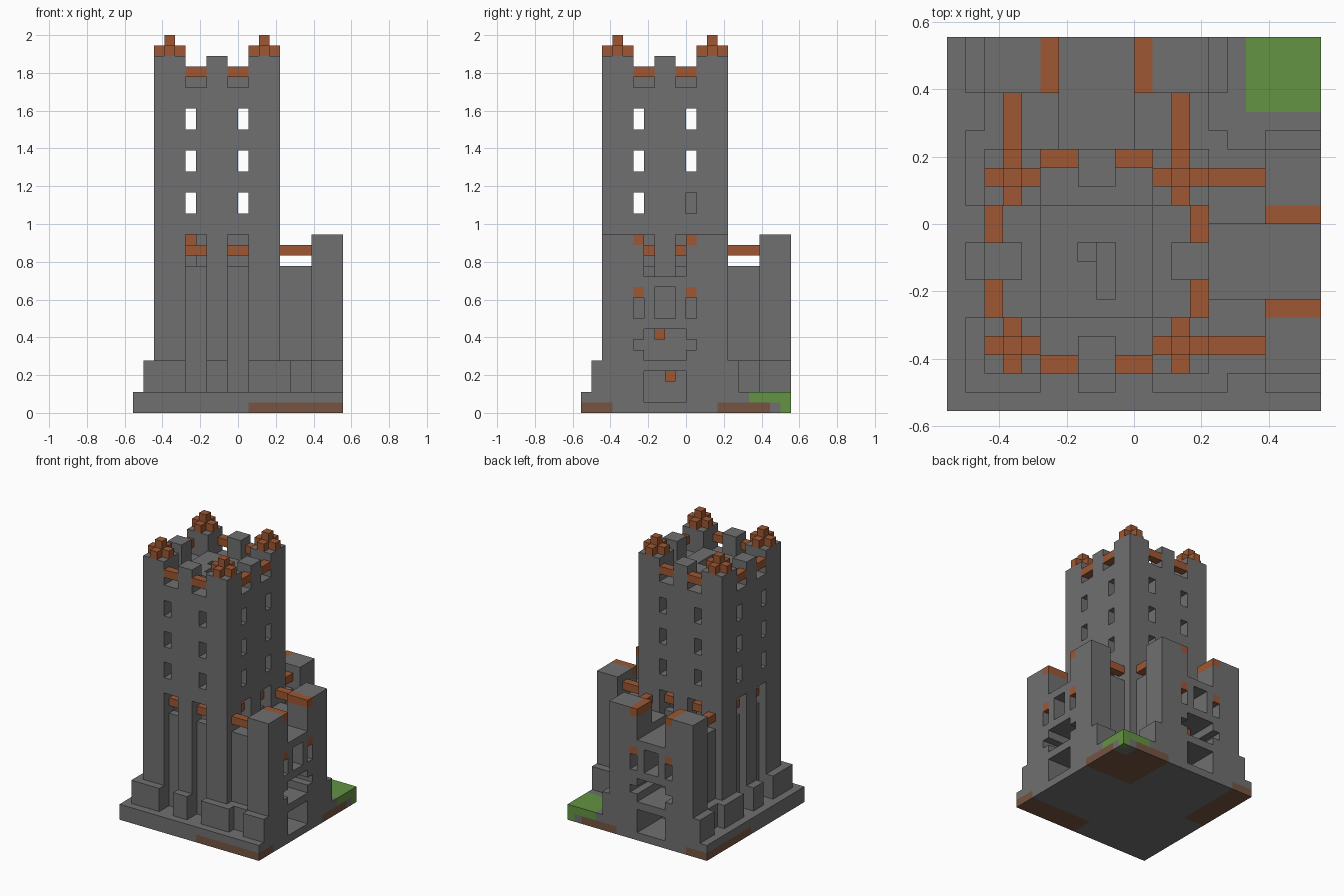
import bpy, bmesh
from itertools import product

if "Cube" in bpy.data.objects:
    bpy.data.objects.remove(bpy.data.objects["Cube"])

UNIT = 1 / 18          # edge of one building block
grid = {}              # block position -> part name


def material(name, rgb):
    m = bpy.data.materials.new(name)
    m.use_nodes = True
    m.diffuse_color = (*rgb, 1)
    bsdf = m.node_tree.nodes["Principled BSDF"]
    bsdf.inputs["Base Color"].default_value = (*rgb, 1)
    bsdf.inputs["Roughness"].default_value = 0.9
    return m


STONE = material("grey stone", (0.16, 0.16, 0.16))
BRICK = material("red brick", (0.34, 0.095, 0.034))
EARTH = material("brown earth", (0.18, 0.09, 0.055))
GRASS = material("green grass", (0.125, 0.295, 0.055))


def fill(part, x, y, z):
    """Fill a box of blocks; part None carves it away."""
    for cell in product(range(*x), range(*y), range(*z)):
        if part:
            grid[cell] = part
        else:
            grid.pop(cell, None)


def four(part, x, y, z):
    """Repeat a box on the four sides of the tower."""
    for _ in range(4):
        fill(part, x, y, z)
        x, y = (16 - y[1], 16 - y[0]), x


def twin(part, x, y, z):
    """Repeat a box in the right wing and the back wing."""
    fill(part and "right_" + part, x, y, z)
    fill(part and "back_" + part, y, x, z)


def wing(part, x, y, z):
    """Both wings, mirrored about each wing's middle."""
    twin(part, x, y, z)
    twin(part, x, (16 - y[1], 16 - y[0]), z)


# Base slab
fill("base", (0, 20), (0, 20), (0, 2))

# Tower shell, inner core and stepped roof
fill("tower", (2, 14), (2, 14), (2, 31))
fill(None, (4, 12), (4, 12), (2, 30))
fill("core", (6, 10), (6, 10), (2, 30))
fill("core", (6, 10), (10, 12), (19, 21))
fill("core", (10, 12), (6, 10), (14, 17))
fill("roof", (5, 11), (5, 11), (31, 32))
fill(None, (7, 9), (8, 9), (31, 32))
fill(None, (8, 9), (6, 9), (30, 32))

# Corner turrets and merlons
four("tower", (2, 5), (2, 5), (31, 34))
four("tower", (7, 9), (2, 4), (31, 34))

# Tower windows
for z in (19, 23, 27):
    for x in (5, 10):
        four(None, (x, x + 1), (2, 4), (z, z + 2))

# Niches with brick lintels, and brick bars between the merlons
for x in (5, 9):
    span = (x, x + 2)
    four(None, span, (2, 3), (2, 17))
    four(None, span, (3, 4), (14, 17))
    four("niche_lintels", span, (3, 4), (15, 16))
    four("parapet_lintels", span, (2, 3), (32, 33))

# Brick finials on the turrets
four("finials", (2, 5), (3, 4), (34, 35))
four("finials", (3, 4), (2, 5), (34, 35))
four("finials", (3, 4), (3, 4), (35, 36))

# Tower plinths
four("plinths", (1, 5), (1, 2), (2, 5))
four("plinths", (1, 2), (1, 5), (2, 5))
four("plinths", (7, 9), (1, 2), (2, 5))

# Wings: body, roof trough, end wall and plinths
twin("wing", (14, 17), (3, 13), (2, 14))
twin(None, (14, 17), (6, 10), (13, 14))
twin("wing", (17, 20), (2, 14), (2, 13))
wing("wing", (17, 20), (2, 5), (13, 17))
wing("wing", (17, 20), (5, 6), (13, 16))
wing("wing_plinths", (17, 20), (1, 2), (2, 5))
wing("wing_plinths", (14, 17), (2, 3), (2, 5))

# Wing rooms and openings
for y, z in (((6, 10), (1, 4)), ((6, 10), (5, 8)), ((7, 9), (9, 12))):
    twin(None, (15, 20), y, z)
wing(None, (15, 20), (5, 6), (6, 7))
wing(None, (16, 20), (5, 6), (9, 11))

# Wing brickwork
wing("wing_lintels", (14, 17), (3, 4), (15, 16))
wing("wing_caps", (17, 20), (5, 6), (16, 17))
wing("window_heads", (17, 20), (5, 6), (11, 12))
twin("room_beams", (15, 17), (7, 8), (7, 8))
twin("room_beams", (15, 17), (8, 9), (3, 4))

# Earth patches under the corners and the grass corner
twin("earth", (11, 20), (0, 3), (0, 1))
fill("corner_earth", (13, 20), (13, 18), (0, 1))
fill("corner_earth", (13, 18), (13, 20), (0, 1))
fill("grass", (16, 20), (16, 20), (1, 2))
fill("grass", (19, 20), (19, 20), (0, 1))


def part_material(name):
    if "earth" in name:
        return EARTH
    if "grass" in name:
        return GRASS
    brick = ("lintels", "finials", "caps", "heads", "beams")
    return BRICK if name.endswith(brick) else STONE


def build(part):
    """Skin the open sides of a part's blocks and merge flat faces."""
    bm = bmesh.new()
    verts = {}

    def vert(p):
        if p not in verts:
            x, y, z = p
            verts[p] = bm.verts.new(((x - 10) * UNIT, (y - 10) * UNIT, z * UNIT))
        return verts[p]

    for cell in [c for c, name in grid.items() if name == part]:
        for axis, step in product(range(3), (0, 1)):
            beside = list(cell)
            beside[axis] += 2 * step - 1
            if tuple(beside) in grid:
                continue
            loop = []
            for a, b in ((0, 0), (1, 0), (1, 1), (0, 1)):
                p = list(cell)
                p[axis] += step
                p[(axis + 1) % 3] += a
                p[(axis + 2) % 3] += b
                loop.append(vert(tuple(p)))
            bm.faces.new(loop if step else loop[::-1])
    bmesh.ops.dissolve_limit(bm, angle_limit=0.01, verts=bm.verts, edges=bm.edges)
    mesh = bpy.data.meshes.new(part)
    bm.to_mesh(mesh)
    bm.free()
    mesh.materials.append(part_material(part))
    bpy.context.collection.objects.link(bpy.data.objects.new(part, mesh))


for part in sorted(set(grid.values())):
    build(part)
